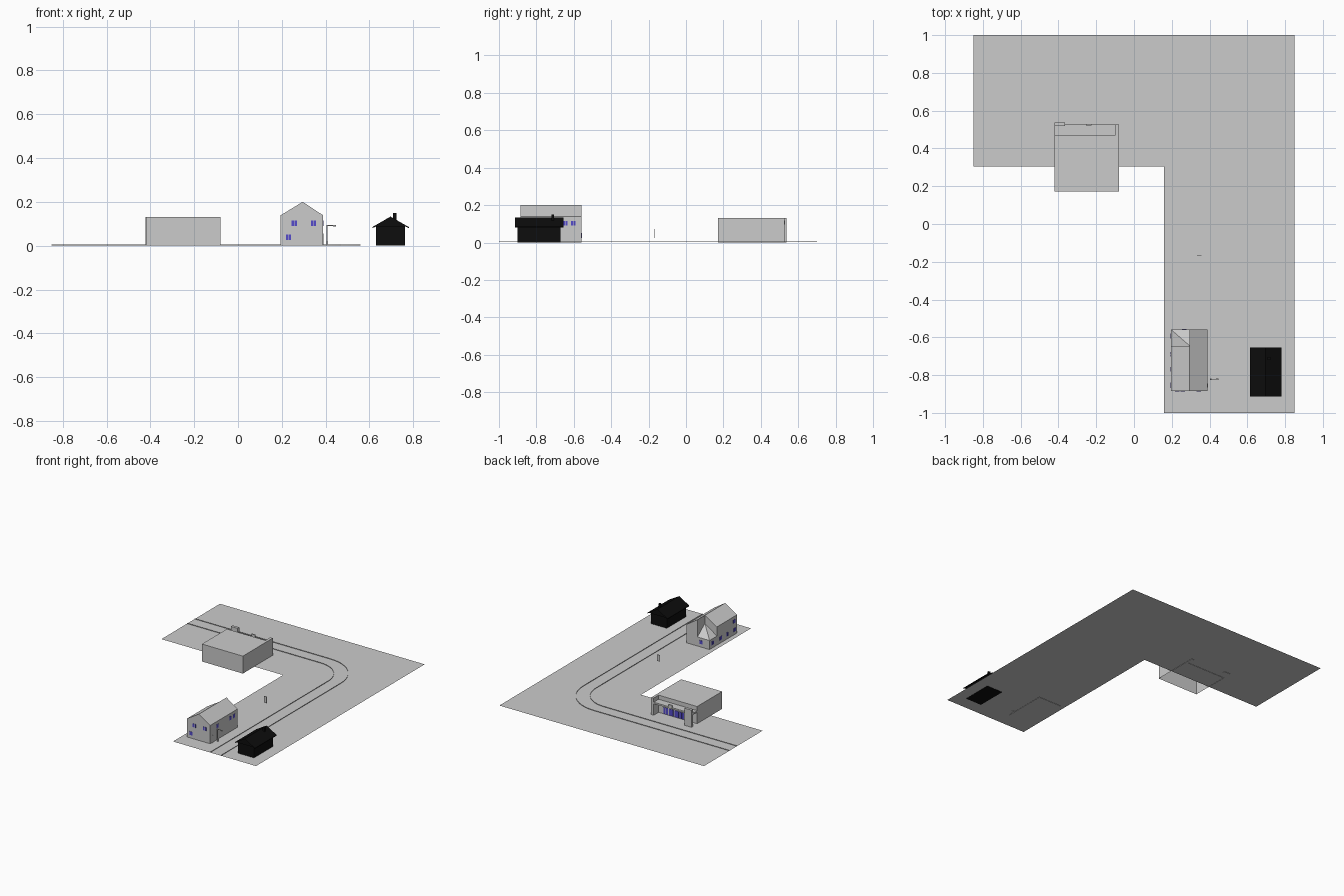
import bpy, bmesh, math
from mathutils import Vector

cube = bpy.data.objects.get("Cube")
if cube:
    bpy.data.objects.remove(cube, do_unlink=True)


def material(name, rgb):
    m = bpy.data.materials.new(name)
    m.use_nodes = True
    m.diffuse_color = (*rgb, 1)
    m.node_tree.nodes["Principled BSDF"].inputs["Base Color"].default_value = (*rgb, 1)
    return m


GREY = material("light grey", (0.6, 0.6, 0.6))
BLACK = material("black", (0.004, 0.004, 0.004))
BLUE = material("window blue", (0.09, 0.07, 0.6))


def finish(name, bm, mat, recalc=True):
    if recalc:
        bmesh.ops.recalc_face_normals(bm, faces=bm.faces)
    me = bpy.data.meshes.new(name)
    bm.to_mesh(me)
    bm.free()
    me.materials.append(mat)
    ob = bpy.data.objects.new(name, me)
    bpy.context.collection.objects.link(ob)
    return ob


def box(name, x, y, z, mat=GREY):
    """Box from (min, max) ranges on each axis."""
    bm = bmesh.new()
    bmesh.ops.create_cube(bm, size=1)
    for v in bm.verts:
        v.co = Vector([r[0] if c < 0 else r[1] for c, r in zip(v.co, (x, y, z))])
    return finish(name, bm, mat)


def prism(name, profile, y0, y1, mat=GREY):
    """Profile in x, z extruded along y."""
    bm = bmesh.new()
    face = bm.faces.new([bm.verts.new((x, y0, z)) for x, z in profile])
    new = bmesh.ops.extrude_face_region(bm, geom=[face])["geom"]
    bmesh.ops.translate(bm, vec=(0, y1 - y0, 0),
                        verts=[g for g in new if isinstance(g, bmesh.types.BMVert)])
    return finish(name, bm, mat)


# L-shaped ground sheet
LEVEL = 0.002
bm = bmesh.new()
outline = [(-.85, 1), (-.85, .305), (.16, .305), (.16, -1), (.85, -1), (.85, 1)]
bm.faces.new([bm.verts.new((x, y, LEVEL)) for x, y in outline])
ground = finish("ground", bm, GREY)
if ground.data.polygons[0].normal.z < 0:
    ground.data.flip_normals()


# Road edges: thin upright kerb ribbons with a rounded bend
def kerb(name, x, y, radius):
    path = [(x, -1)]
    for i in range(13):
        a = math.radians(90) * i / 12
        path.append((x - radius + radius * math.cos(a), y - radius + radius * math.sin(a)))
    path.append((-.85, y))
    bm = bmesh.new()
    rows = [[bm.verts.new((px, py, z)) for z in (LEVEL, LEVEL + .004)] for px, py in path]
    for a, b in zip(rows, rows[1:]):
        bm.faces.new((a[0], b[0], b[1], a[1]))
    finish(name, bm, GREY, recalc=False)


kerb("outer_kerb", .56, .70, .28)
kerb("inner_kerb", .47, .61, .21)

# House: main body, taller half wing, and low corner with hipped roof
W, M, E = .195, .295, .388
S, C, N = -.885, -.645, -.558
EAVE, RIDGE, LOW = .139, .2, .07
prism("house_body", [(W, 0), (E, 0), (E, EAVE), (M, RIDGE), (W, EAVE)], S, C)
prism("house_wing", [(M, 0), (E, 0), (E, EAVE), (M, RIDGE)], C, N)
box("house_corner", (W, M), (C, N), (0, LOW))
bm = bmesh.new()
apex, sw, nw, ne = [bm.verts.new(p) for p in
                    ((M, C, EAVE), (W, C, LOW), (W, N, LOW), (M, N, LOW))]
bm.faces.new((apex, sw, nw))
bm.faces.new((apex, nw, ne))
finish("corner_hip_roof", bm, GREY, recalc=False).data.flip_normals()


# Windows: two blue panes each, split by a narrow mullion
def window(name, axis, wall, centre, z, width=.024, height=.026):
    for side in (-1, 1):
        mid = centre + side * width * .27
        span = (mid - width * .23, mid + width * .23)
        depth = (wall - .002, wall + .002)
        rng = (depth, span) if axis == "x" else (span, depth)
        box(name, *rng, (z - height / 2, z + height / 2), BLUE)


UP, DOWN = .103, .038
for x, z in ((.257, UP), (.344, UP), (.23, DOWN)):
    window("front_window", "y", S, x, z)
for y in (-.80, -.645, -.603):
    window("east_window", "x", E, y, UP)
for y, z in ((-.593, DOWN), (-.69, DOWN), (-.77, DOWN), (-.856, DOWN), (-.85, UP)):
    window("west_window", "x", W, y, z)
window("back_window", "y", N, .265, DOWN)
box("house_door", (E - .002, E + .003), (-.865, -.845), (0, .055))

# Lamp post beside the house
box("lamp_base", (.402, .411), (-.826, -.817), (0, .022))
box("lamp_pole", (.404, .409), (-.824, -.819), (0, .094))
box("lamp_arm", (.404, .447), (-.823, -.82), (.09, .094))
box("lamp_head", (.434, .447), (-.825, -.818), (.087, .092))

# Roadside sign plate
box("sign_plate", (.334, .357), (-.169, -.166), (.024, .072))

# Dark cabin with overhanging gable roof and chimney
box("cabin_walls", (.63, .763), (-.9, -.672), (0, .088), BLACK)
prism("cabin_roof", [(.613, .08), (.63, .088), (.763, .088), (.78, .08), (.78, .085),
                     (.696, .133), (.613, .085)], -.914, -.655, BLACK)
box("cabin_chimney", (.708, .723), (-.72, -.705), (.1, .15), BLACK)

# Shop: hall open underneath, with a recessed entrance facing the road
hall = box("shop_hall", (-.42, -.08), (.172, .468), (0, .131))
bm = bmesh.new()
bm.from_mesh(hall.data)
bmesh.ops.delete(bm, geom=[f for f in bm.faces if f.normal.z < -.9], context="FACES")
bm.to_mesh(hall.data)
bm.free()
box("shop_side_wall", (-.1, -.08), (.468, .527), (0, .131))
box("shop_pillar", (-.422, -.366), (.518, .538), (0, .131))
box("shop_canopy", (-.42, -.1), (.468, .526), (.088, .1))
box("shop_sign", (-.255, -.225), (.522, .529), (.095, .118))
for i in range(4):
    window("shop_window", "y", .468, -.16 - i * .045, .028, .036, .048)
